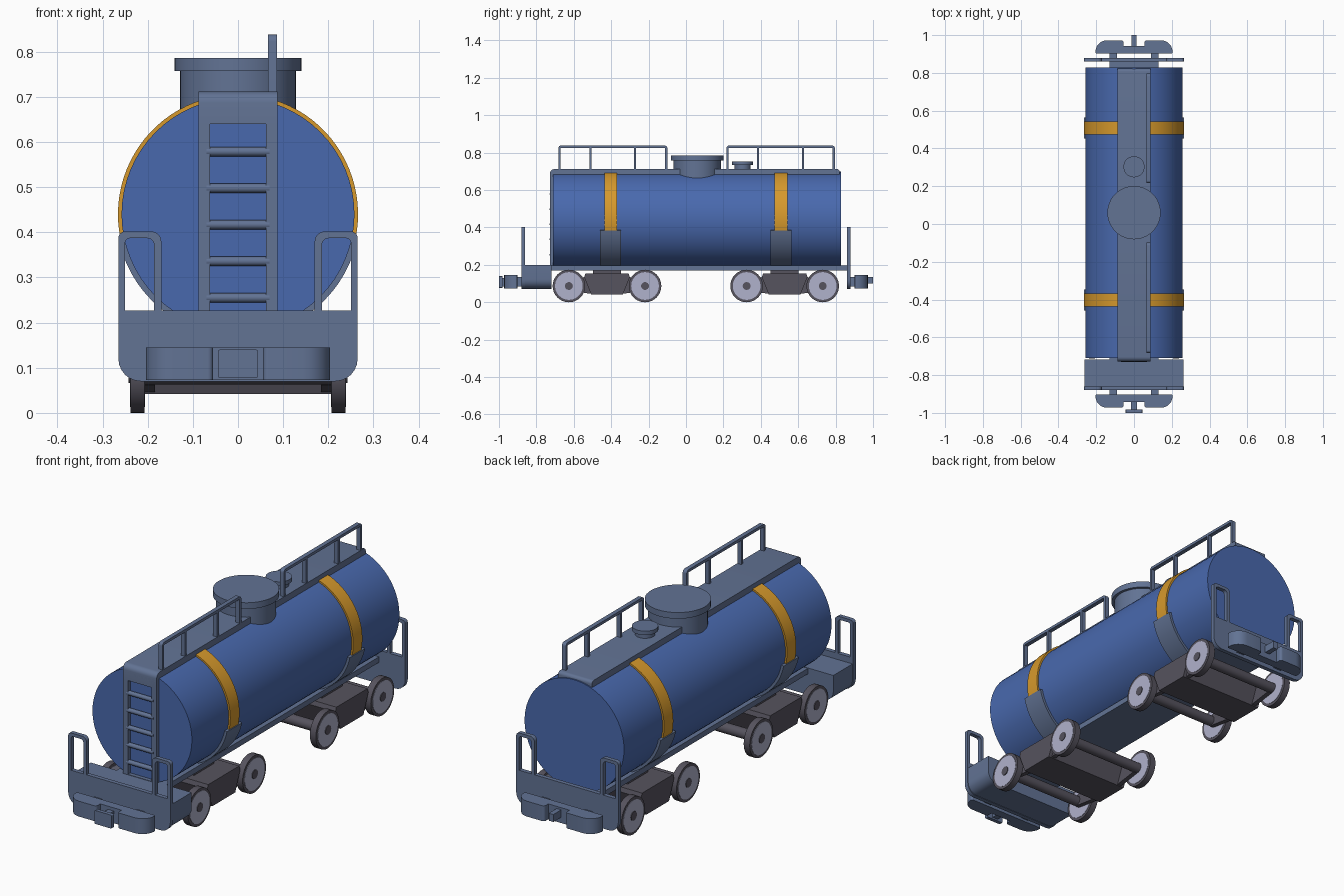
import bpy, bmesh, math
from mathutils import Matrix, Vector

if "Cube" in bpy.data.objects:
    bpy.data.objects.remove(bpy.data.objects["Cube"])


def srgb(r, g, b):
    f = lambda c: ((c / 255 + 0.055) / 1.055) ** 2.4 if c > 10 else c / 3294
    return (f(r), f(g), f(b), 1)


def material(name, *rgb):
    m = bpy.data.materials.new(name)
    m.diffuse_color = srgb(*rgb)
    m.use_nodes = True
    m.node_tree.nodes["Principled BSDF"].inputs["Base Color"].default_value = m.diffuse_color
    return m


BLUE = material("tank_blue", 73, 105, 174)
GREY = material("frame_grey_blue", 98, 115, 148)
YELLOW = material("band_yellow", 214, 153, 44)
DARK = material("bogie_dark_grey", 86, 83, 94)
LIGHT = material("wheel_light_grey", 176, 178, 204)

# columns give where the profile's u, v and the extrusion w go
AXES = {
    "x": Matrix(((0, 0, 1), (1, 0, 0), (0, 1, 0))),   # profile in y, z
    "y": Matrix(((1, 0, 0), (0, 0, 1), (0, 1, 0))),   # profile in x, z
    "z": Matrix.Identity(3),                          # profile in x, y
}


def finish(name, bm, mat):
    bmesh.ops.remove_doubles(bm, verts=bm.verts, dist=1e-5)
    bmesh.ops.recalc_face_normals(bm, faces=bm.faces)
    me = bpy.data.meshes.new(name)
    bm.to_mesh(me)
    bm.free()
    me.materials.clear()
    me.materials.append(mat)
    ob = bpy.data.objects.new(name, me)
    bpy.context.collection.objects.link(ob)
    bpy.ops.object.select_all(action="DESELECT")
    ob.select_set(True)
    bpy.context.view_layer.objects.active = ob
    bpy.ops.object.shade_smooth_by_angle(angle=math.radians(35))
    return ob


def rounded(loop, n=6):
    """Points (u, v[, radius]) -> outline with rounded corners."""
    out = []
    for i, p in enumerate(loop):
        c = Vector(p[:2])
        r = p[2] if len(p) > 2 else 0
        if r == 0:
            out.append(c)
            continue
        a = c + (Vector(loop[i - 1][:2]) - c).normalized() * r
        b = c + (Vector(loop[(i + 1) % len(loop)][:2]) - c).normalized() * r
        for k in range(n + 1):
            t = math.pi / 2 * k / n
            out.append(c + (a - c) * (1 - math.sin(t)) + (b - c) * (1 - math.cos(t)))
    return out


def plate(name, loops, axis, lo, hi, mat):
    """Extrude an outline (with optional holes) along an axis."""
    cu = bpy.data.curves.new(name, "CURVE")
    cu.dimensions, cu.fill_mode = "2D", "BOTH"
    cu.extrude = (hi - lo) / 2
    for loop in loops:
        pts = rounded(loop)
        sp = cu.splines.new("POLY")
        sp.points.add(len(pts) - 1)
        for q, p in zip(sp.points, pts):
            q.co = (p.x, p.y, 0, 1)
        sp.use_cyclic_u = True
    tmp = bpy.data.objects.new("tmp", cu)
    bpy.context.collection.objects.link(tmp)
    dg = bpy.context.evaluated_depsgraph_get()
    me = bpy.data.meshes.new_from_object(tmp.evaluated_get(dg))
    bm = bmesh.new()
    bm.from_mesh(me)
    bpy.data.objects.remove(tmp)
    bpy.data.meshes.remove(me)
    for v in bm.verts:
        v.co = AXES[axis] @ Vector((v.co.x, v.co.y, v.co.z + (lo + hi) / 2))
    return finish(name, bm, mat)


def rect(u0, u1, v0, v1, r=0):
    return [(u0, v0, r), (u1, v0, r), (u1, v1, r), (u0, v1, r)]


def box(name, x0, x1, y0, y1, z0, z1, mat):
    return plate(name, [rect(x0, x1, y0, y1)], "z", z0, z1, mat)


def cyl(name, axis, u, v, lo, hi, r, mat, n=32):
    bm = bmesh.new()
    bmesh.ops.create_cone(bm, cap_ends=True, segments=n, radius1=r, radius2=r, depth=hi - lo)
    for p in bm.verts:
        p.co = AXES[axis] @ Vector((p.co.x + u, p.co.y + v, p.co.z + (lo + hi) / 2))
    return finish(name, bm, mat)


def arc(name, r0, r1, a0, a1, y0, y1, mat, n=32):
    angs = [math.radians(a0 + (a1 - a0) * i / n) for i in range(n + 1)]
    ring = lambda r, s: [(r * math.cos(a), TZ + r * math.sin(a)) for a in s]
    return plate(name, [ring(r1, angs) + ring(r0, angs[::-1])], "y", y0, y1, mat)


# tank, yellow bands and the cradles that carry it
TZ, TR = 0.44, 0.258
cyl("tank", "y", 0, TZ, -0.71, 0.828, TR, BLUE, 64)
for y in (-0.403, 0.508):
    arc("tank_band", 0.25, 0.266, -12, 192, y - 0.034, y + 0.034, YELLOW, 48)
    arc("tank_cradle", 0.25, 0.270, 192, 348, y - 0.056, y + 0.056, GREY, 48)

# underframe
box("underframe", -0.13, 0.13, -0.73, 0.87, 0.17, 0.196, GREY)

# roof walkway running into the end ladder
plate("walkway", [[(-0.728, 0.64), (-0.70, 0.64), (-0.70, 0.675), (0.822, 0.675),
                   (0.822, 0.712, 0.015), (-0.728, 0.712, 0.025)]],
      "x", -0.0875, 0.0875, GREY)
plate("ladder_frame", [[(-0.0875, 0.19), (0.0875, 0.19), (0.0875, 0.68), (-0.0875, 0.68)],
                       [(-0.062, 0.2), (0.062, 0.2), (0.062, 0.664, 0.02), (-0.062, 0.664, 0.02)]],
      "y", -0.728, -0.706, GREY)
for i in range(5):
    cyl("ladder_rung", "x", -0.719, 0.255 + 0.081 * i, -0.07, 0.07, 0.0105, GREY, 12)

# roof railings on one side
for posts in ((-0.677, -0.51, -0.272, -0.105), (0.222, 0.385, 0.625, 0.79)):
    t = 0.006
    a, b = posts[0] - t, posts[-1] + t
    loops = [[(a, 0.69), (b, 0.69), (b, 0.838, 0.015), (a, 0.838, 0.015)]]
    loops += [rect(p + t, q - t, 0.70, 0.825) for p, q in zip(posts, posts[1:])]
    plate("roof_railing", loops, "x", 0.066, 0.0865, GREY)

# filling dome and small valve cap
cyl("dome", "z", 0, 0.06, 0.64, 0.76, 0.128, GREY, 48)
cyl("dome_lid", "z", 0, 0.06, 0.757, 0.786, 0.141, GREY, 48)
cyl("valve", "z", 0, 0.303, 0.70, 0.74, 0.043, GREY)
cyl("valve_cap", "z", 0, 0.303, 0.733, 0.752, 0.056, GREY)

# front platform block
plate("front_platform", [[(-0.262, 0.072, 0.05), (0.262, 0.072, 0.05), (0.262, 0.198), (-0.262, 0.198)]],
      "y", -0.865, -0.718, GREY)

for s, end in ((-1, "front"), (1, "back")):
    def span(a, b):
        return min(s * a, s * b), max(s * a, s * b)

    # end plate with a grab handle on each side
    outline = [(-0.265, 0.07, 0.05), (0.265, 0.07, 0.05), (0.265, 0.402, 0.015), (0.17, 0.402, 0.022),
               (0.17, 0.227), (-0.17, 0.227), (-0.17, 0.402, 0.022), (-0.265, 0.402, 0.015)]
    holes = [[(m * 0.186, 0.227), (m * 0.25, 0.227), (m * 0.25, 0.387, 0.01), (m * 0.186, 0.387, 0.015)]
             for m in (-1, 1)]
    plate(end + "_end_plate", [outline] + holes, "y", *span(0.86, 0.88), GREY)

    # bumper with stems and coupling
    half = [(0.204, 0.902, 0.008), (0.204, 0.972, 0.06), (0.055, 0.972, 0.012), (0.055, 0.942)]
    prof = half + [(-p[0],) + p[1:] for p in half[::-1]]
    plate(end + "_bumper", [[(p[0], s * p[1]) + p[2:] for p in prof]], "z", 0.073, 0.145, GREY)
    for m in (-1, 1):
        box(end + "_bumper_stem", m * 0.11 - 0.02, m * 0.11 + 0.02, *span(0.87, 0.91), 0.085, 0.135, GREY)
    if s < 0:
        box("front_coupling_pin", -0.015, 0.015, *span(0.93, 0.99), 0.085, 0.13, GREY)
        plate("front_coupling_head", [rect(-0.044, 0.044, 0.077, 0.14, 0.004)], "y", -1.0, -0.982, GREY)
    else:
        box("back_coupling_pin", -0.012, 0.012, *span(0.93, 1.0), 0.1, 0.135, GREY)

# bogies
for c in (-0.4225, 0.5275):
    plate("bogie_body", [[(c - 0.085, 0.042), (c + 0.085, 0.042), (c + 0.122, 0.135),
                          (c + 0.115, 0.155), (c - 0.115, 0.155), (c - 0.122, 0.135)]],
          "x", -0.222, 0.222, DARK)
    box("bogie_bolster", -0.12, 0.12, c - 0.075, c + 0.075, 0.15, 0.172, DARK)
    for m in (-1, 1):
        x = m * 0.195
        plate("bogie_side_arm", [[(c - 0.2, 0.062), (c - 0.09, 0.046), (c + 0.09, 0.046), (c + 0.2, 0.062),
                                  (c + 0.2, 0.115), (c + 0.12, 0.135), (c - 0.12, 0.135), (c - 0.2, 0.115)]],
              "x", x - 0.011, x + 0.011, DARK)
    for y in (c - 0.2035, c + 0.2035):
        cyl("axle", "x", y, 0.087, -0.21, 0.21, 0.024, DARK, 20)
        for m in (-1, 1):
            x = m * 0.2225
            cyl("wheel_tread", "x", y, 0.087, x - 0.0155, x + 0.0155, 0.087, DARK, 40)
            cyl("wheel_disc", "x", y, 0.087, x - 0.017, x + 0.017, 0.074, LIGHT, 40)
            cyl("wheel_hub", "x", y, 0.087, x - 0.02, x + 0.02, 0.021, DARK, 20)
